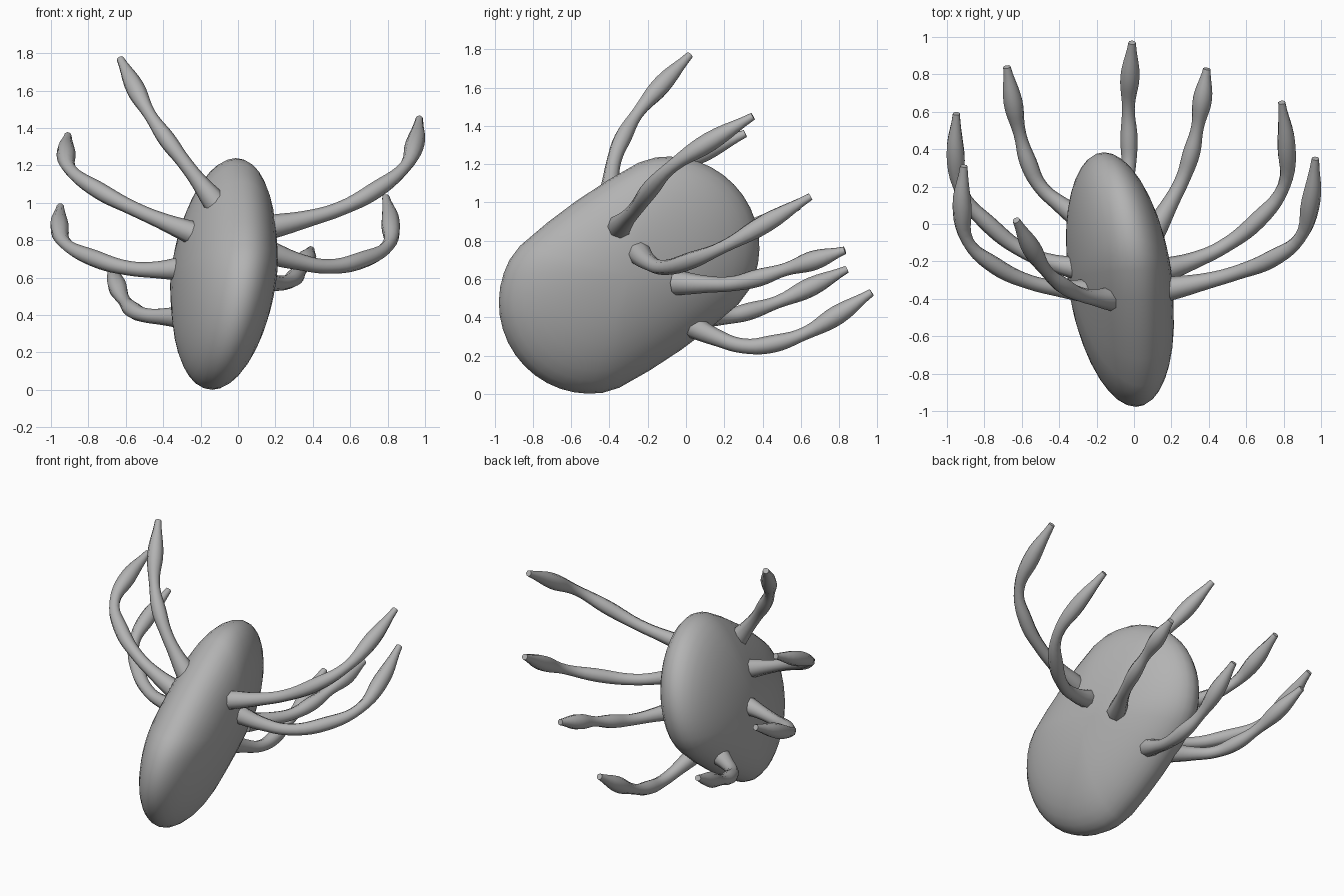
import bpy, bmesh, math
from mathutils import Vector

cube = bpy.data.objects.get("Cube")
if cube:
    bpy.data.objects.remove(cube, do_unlink=True)

grey = bpy.data.materials.new("plain_grey")
grey.use_nodes = True
grey.diffuse_color = (0.45, 0.45, 0.45, 1)
grey.node_tree.nodes["Principled BSDF"].inputs["Base Color"].default_value = (0.45, 0.45, 0.45, 1)


def add_object(name, mesh):
    mesh.name = name
    mesh.materials.clear()
    mesh.materials.append(grey)
    mesh.shade_smooth()
    mesh.set_sharp_from_angle(angle=math.radians(50))
    obj = bpy.data.objects.new(name, mesh)
    bpy.context.collection.objects.link(obj)


# Body: a sphere stretched to a flattened capsule, leaning up and back
CENTRE = Vector((-0.075, -0.297, 0.62))
RADIUS, HALF_LENGTH, HALF_THICK = 0.475, 0.25, 0.265
TILT_Y, TILT_Z = -0.158, 0.156
AXIS_Y, AXIS_Z = 0.82, 0.575

bm = bmesh.new()
bmesh.ops.create_uvsphere(bm, u_segments=40, v_segments=20, radius=1)
for v in bm.verts:
    sx, sy, sz = v.co
    rho = math.hypot(sx, sy)
    along = sx * RADIUS + HALF_LENGTH * max(-rho, min(rho, sx * 3))
    across = sy * RADIUS
    dy = along * AXIS_Y - across * AXIS_Z
    dz = along * AXIS_Z + across * AXIS_Y
    dx = sz * HALF_THICK + TILT_Y * dy + TILT_Z * dz
    v.co = CENTRE + Vector((dx, dy, dz))
body_mesh = bpy.data.meshes.new("body")
bm.to_mesh(body_mesh)
bm.free()
add_object("body", body_mesh)


def with_midpoints(keys):
    """Add a smoothly curved midpoint between each pair of key points."""
    k = [Vector(p) for p in keys]
    k = [2 * k[0] - k[1]] + k + [2 * k[-1] - k[-2]]
    points = [k[1]]
    for a, b, c, d in zip(k, k[1:], k[2:], k[3:]):
        points += [(9 * (b + c) - a - d) / 16, c]
    return points


# Limb thickness: wide root, slim joints, swollen segments, narrow tip
LIMB_RADII = (0.065, 0.046, 0.039, 0.046, 0.034, 0.051, 0.02)


def add_limb(name, *keys):
    points = with_midpoints(keys)
    curve = bpy.data.curves.new(name + "_path", "CURVE")
    curve.dimensions = "3D"
    curve.bevel_depth = 1.0
    curve.bevel_resolution = 2
    curve.resolution_u = 5
    curve.use_fill_caps = True
    spline = curve.splines.new("BEZIER")
    spline.radius_interpolation = "CARDINAL"
    spline.bezier_points.add(len(points) - 1)
    for bp, co, radius in zip(spline.bezier_points, points, LIMB_RADII):
        bp.co = co
        bp.radius = radius
        bp.handle_left_type = bp.handle_right_type = "AUTO"
    # Turn the swept path into a plain mesh
    path = bpy.data.objects.new(name + "_path", curve)
    bpy.context.collection.objects.link(path)
    bpy.context.view_layer.update()
    graph = bpy.context.evaluated_depsgraph_get()
    mesh = bpy.data.meshes.new_from_object(path.evaluated_get(graph))
    bpy.data.objects.remove(path, do_unlink=True)
    bpy.data.curves.remove(curve)
    add_object(name, mesh)


# Limbs, each given by root, two joints and tip, from the top pair down
add_limb("right_limb_1", (-0.12, -0.40, 1.00), (-0.29, -0.375, 1.22), (-0.47, -0.25, 1.47), (-0.63, 0.02, 1.77))
add_limb("left_limb_1", (0.17, -0.35, 0.87), (0.55, -0.26, 0.97), (0.89, -0.07, 1.19), (0.97, 0.35, 1.45))
add_limb("right_limb_2", (-0.22, -0.36, 0.83), (-0.56, -0.31, 0.97), (-0.89, -0.09, 1.17), (-0.91, 0.31, 1.36))
add_limb("left_limb_2", (0.15, -0.25, 0.74), (0.48, -0.12, 0.66), (0.80, 0.20, 0.77), (0.79, 0.65, 1.03))
add_limb("right_limb_3", (-0.28, -0.24, 0.65), (-0.58, -0.15, 0.65), (-0.92, 0.17, 0.78), (-0.95, 0.59, 0.98))
add_limb("left_limb_3", (0.10, -0.05, 0.58), (0.26, 0.24, 0.575), (0.34, 0.52, 0.65), (0.39, 0.83, 0.75))
add_limb("right_limb_4", (-0.27, 0.02, 0.39), (-0.50, 0.20, 0.40), (-0.61, 0.48, 0.48), (-0.68, 0.84, 0.65))
add_limb("left_limb_4", (-0.10, 0.00, 0.37), (-0.03, 0.30, 0.25), (-0.03, 0.62, 0.315), (-0.01, 0.97, 0.53))
